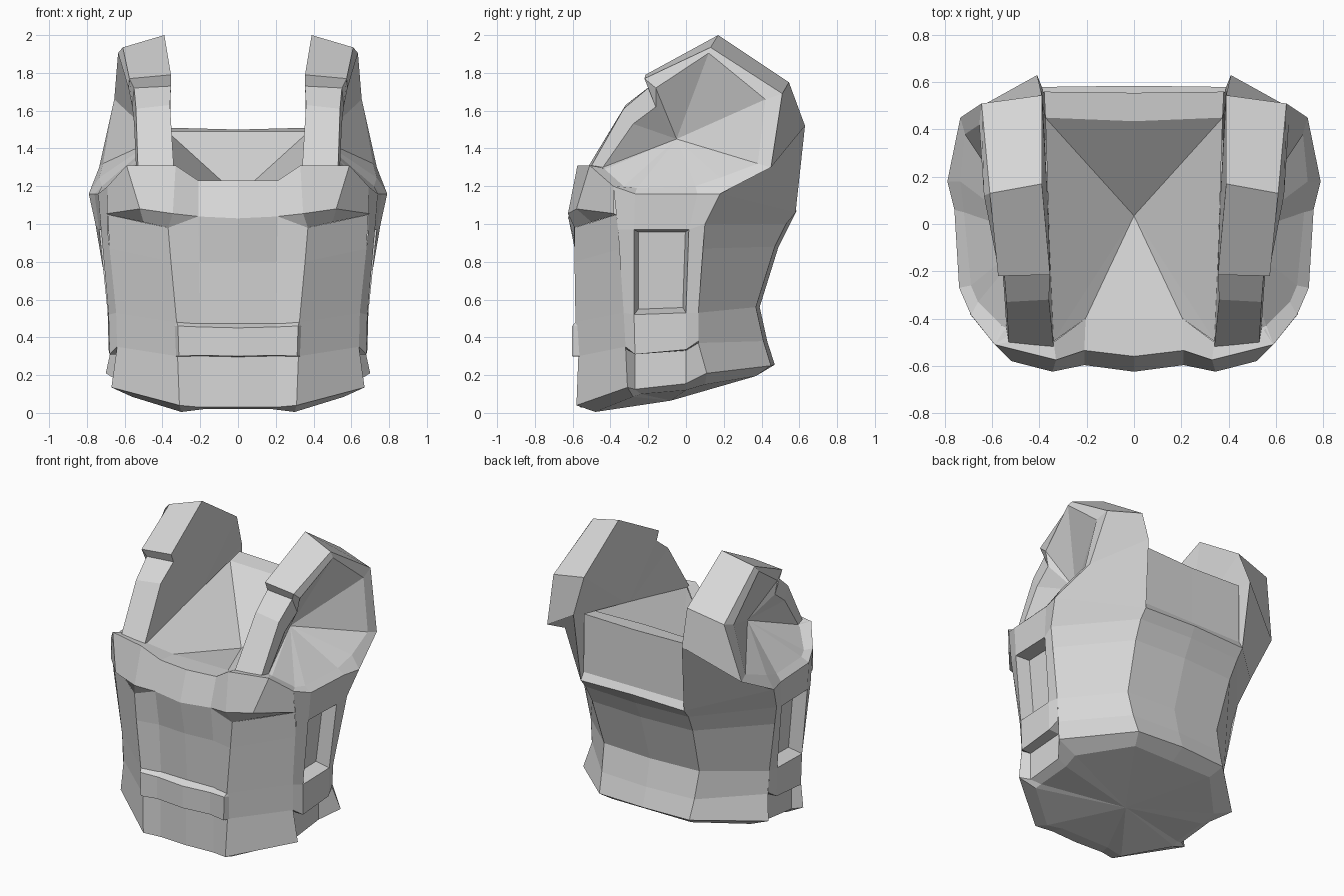
import bpy, bmesh
from mathutils import Vector

grey = bpy.data.materials.new("light_grey")
grey.diffuse_color = (0.68, 0.68, 0.68, 1)


def skin(name, rows, out, recess=None):
    """Faceted sheet through rows of points, facing 'out', mirrored across x."""
    bm = bmesh.new()
    grid = [[bm.verts.new(p) for p in row] for row in rows]
    cells = {}
    for i in range(len(grid) - 1):
        for j in range(len(grid[0]) - 1):
            a, b = grid[i], grid[i + 1]
            cells[i, j] = bm.faces.new((a[j], a[j + 1], b[j + 1], b[j]))
    bm.normal_update()
    total = sum((f.normal * f.calc_area() for f in bm.faces), Vector())
    if total.dot(Vector(out)) < 0:
        bmesh.ops.reverse_faces(bm, faces=bm.faces[:])
        bm.normal_update()
    if recess:
        cell, border, depth = recess
        bmesh.ops.inset_region(bm, faces=[cells[cell]], thickness=border,
                               depth=-depth, use_even_offset=True)
    bmesh.ops.remove_doubles(bm, verts=bm.verts[:], dist=0.0005)
    me = bpy.data.meshes.new(name)
    bm.to_mesh(me)
    bm.free()
    me.materials.append(grey)
    ob = bpy.data.objects.new(name, me)
    bpy.context.collection.objects.link(ob)
    mirror = ob.modifiers.new("mirror", 'MIRROR')
    mirror.use_axis[0] = True
    return ob


def fan(name, rings, centre, out, closed=False):
    """Rings of points that close onto one centre point."""
    if closed:
        rings = [r + r[:1] for r in rings]
    return skin(name, rings + [[centre] * len(rings[0])], out)


# front plate, from chest down to hem
front_top = [(0, -.622, 1.03), (.21, -.594, 1.04), (.37, -.59, .98), (.69, -.37, 1.05)]
front_hem = [(0, -.56, .03), (.2, -.55, .03), (.31, -.58, .04), (.67, -.31, .135)]
skin("front_plate", [
    front_top,
    [(0, -.575, .8), (.205, -.56, .8), (.355, -.59, .8), (.68, -.345, .87)],
    [(0, -.55, .47), (.2, -.545, .47), (.325, -.585, .48), (.645, -.33, .53)],
    [(0, -.56, .3), (.2, -.55, .3), (.32, -.57, .3), (.64, -.32, .35)],
    front_hem], (.3, -1, 0))

# raised strip across the belly
skin("belly_strip", [
    [(0, -.545, .475), (.2, -.54, .475), (.325, -.58, .485), (.33, -.575, .48)],
    [(0, -.6, .45), (.2, -.588, .455), (.318, -.603, .46), (.335, -.575, .46)],
    [(0, -.6, .3), (.2, -.588, .305), (.313, -.603, .3), (.33, -.56, .3)],
    [(0, -.545, .295), (.2, -.54, .3), (.31, -.565, .298), (.32, -.56, .298)]], (0, -1, 0))

# overhanging chest band with its top and underside
skin("chest_band", [
    [(0, -.4, 1.22), (.205, -.4, 1.22), (.34, -.5, 1.3), (.55, -.45, 1.3), (.66, -.33, 1.2)],
    [(0, -.56, 1.23), (.21, -.535, 1.23), (.33, -.575, 1.31), (.59, -.51, 1.31), (.69, -.385, 1.2)],
    [(0, -.625, 1.03), (.21, -.597, 1.04), (.345, -.625, 1.055), (.52, -.58, 1.08), (.695, -.38, 1.055)],
    front_top[:3] + [(.5, -.5, 1.01), front_top[3]]], (.2, -1, .2))

# back plate, hem to shoulder blades
back_hem = [(.70, .11, .21), (.34, .45, .25), (0, .47, .255)]
skin("back_plate", [
    back_hem,
    [(.665, .065, .37), (.35, .41, .38), (0, .43, .38)],
    [(.675, .065, .53), (.36, .37, .56), (0, .39, .56)],
    [(.73, .075, .87), (.38, .47, .88), (0, .49, .88)],
    [(.755, .1, 1.0), (.39, .53, 1.0), (0, .55, 1.0)],
    [(.79, .18, 1.16), (.39, .58, 1.06), (0, .585, 1.07)]], (.3, 1, 0))

# recessed upper back panel with rim
skin("upper_back_panel", [
    [(0, .585, 1.07), (.39, .58, 1.06)],
    [(0, .555, 1.11), (.385, .555, 1.11)],
    [(0, .555, 1.5), (.38, .56, 1.51)],
    [(0, .435, 1.49), (.375, .45, 1.49)]], (0, 1, .3))

# side panel with sunken window, cross band and a notch below it
side_hem = [(.61, -.27, .125), (.61, .0, .155)]
skin("side_panel", [
    [(.69, -.385, 1.2), (.74, -.27, 1.16), (.76, .06, 1.16), (.79, .18, 1.16)],
    [(.69, -.36, .97), (.725, -.275, .97), (.735, .015, .97), (.755, .1, 1.0)],
    [(.645, -.33, .53), (.685, -.275, .52), (.69, .0, .53), (.675, .065, .53)],
    [(.64, -.32, .35), (.68, -.27, .31), (.685, .0, .335), (.667, .065, .38)],
    [(.64, -.32, .34), (.61, -.27, .31), (.61, .0, .33), (.665, .065, .37)],
    [front_hem[3]] + side_hem + [back_hem[0]]], (1, 0, 0), ((1, 1), .02, .09))

# closed underside
fan("underside", [
    front_hem + side_hem + back_hem,
    [(0, -.47, .02), (.18, -.47, .02), (.3, -.48, .005), (.56, -.28, .085), (.55, -.24, .1),
     (.55, .0, .12), (.56, .1, .15), (.3, .37, .195), (0, .37, .195)]],
    (0, -.08, .065), (0, 0, -1))

# strap and shoulder pad: strip of inner / outer edge points
shoulder = [
    [(.34, -.52, 1.3), (.53, -.5, 1.31)],
    [(.36, -.32, 1.63), (.54, -.33, 1.61)],
    [(.355, -.19, 1.73), (.55, -.2, 1.72)],
    [(.355, -.215, 1.79), (.575, -.22, 1.77)],
    [(.39, .17, 2.0), (.61, .13, 1.935)],
    [(.39, .545, 1.75), (.645, .51, 1.69)],
    [(.41, .63, 1.52), (.735, .45, 1.3)],
    [(.39, .58, 1.06), (.79, .18, 1.16)]]
skin("strap_and_shoulder_pad", shoulder, (.1, .3, 1))

# inner wall beside the neck
fan("shoulder_inner_wall", [[r[0] for r in shoulder] + [(.35, -.5, 1.05)]],
    (.365, .1, 1.4), (-1, 0, 0), closed=True)

# armhole: rim and deeply sunken fan
rim = [(.69, -.385, 1.2), (.74, -.27, 1.16), (.76, .06, 1.16)]
rim += [r[1] for r in reversed(shoulder)] + [(.59, -.51, 1.31)]
inner = [(.66, -.33, 1.2), (.69, -.26, 1.19), (.72, .05, 1.2), (.735, .18, 1.245),
         (.715, .38, 1.32), (.655, .42, 1.66), (.635, .12, 1.905), (.58, -.16, 1.72),
         (.56, -.16, 1.62), (.55, -.28, 1.53), (.54, -.44, 1.3), (.56, -.43, 1.29)]
fan("armhole", [rim, inner], (.43, -.05, 1.45), (1, 0, 0), closed=True)

# neck bowl
fan("neck_bowl", [[(0, .435, 1.49), (.375, .45, 1.49), (.345, -.5, 1.3),
                   (.205, -.4, 1.22), (0, -.4, 1.22)]], (0, .035, 1.15), (0, 0, 1))
